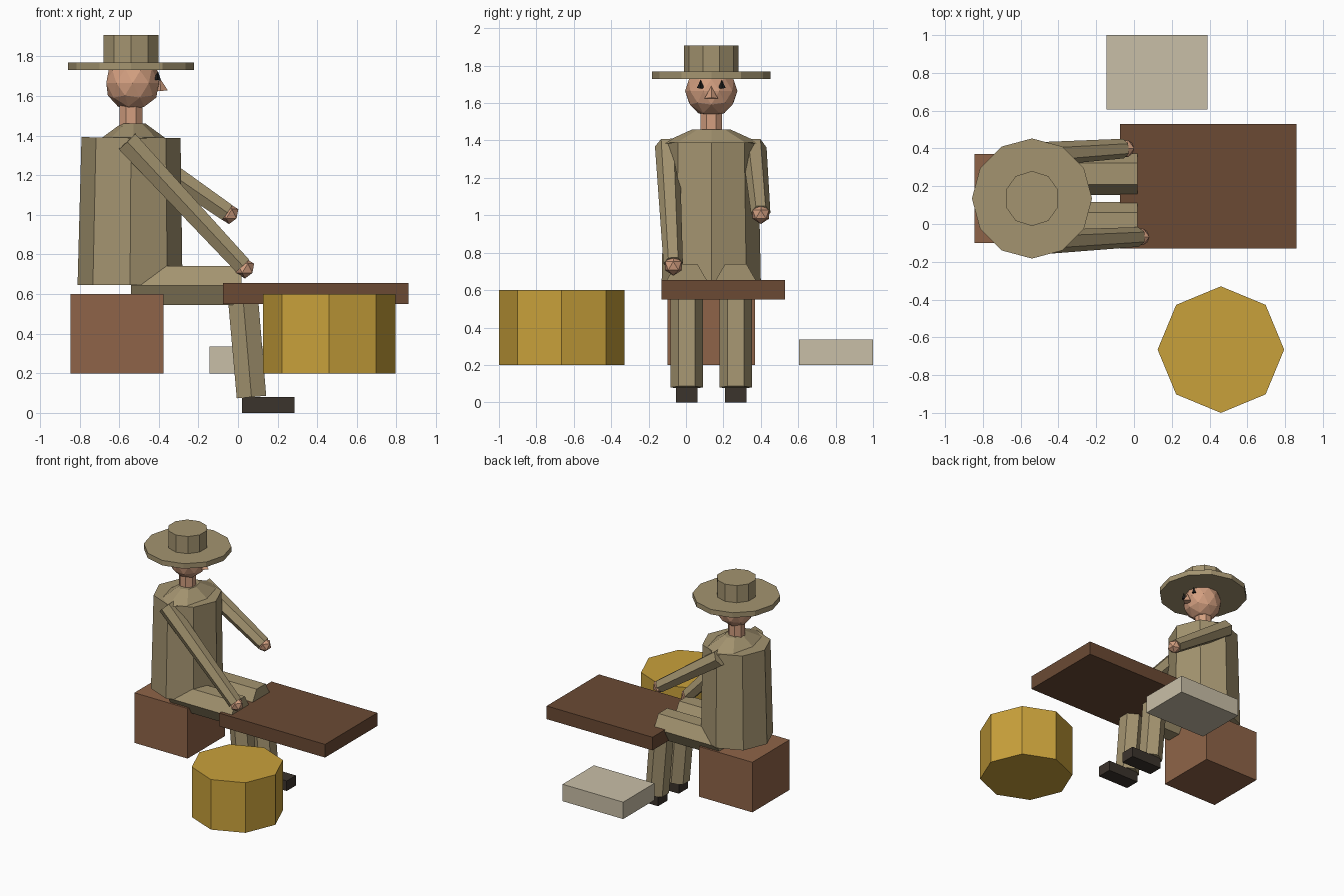
import bpy, bmesh, math
from mathutils import Vector

cube = bpy.data.objects.get("Cube")
if cube:
    bpy.data.objects.remove(cube)


def material(name, hex_code):
    rgb = [int(hex_code[i:i + 2], 16) / 255 for i in (0, 2, 4)]
    color = [c / 12.92 if c < 0.04 else ((c + 0.055) / 1.055) ** 2.4 for c in rgb] + [1]
    mat = bpy.data.materials.new(name)
    mat.use_nodes = True
    mat.diffuse_color = color
    bsdf = mat.node_tree.nodes["Principled BSDF"]
    bsdf.inputs["Base Color"].default_value = color
    bsdf.inputs["Roughness"].default_value = 0.9
    return mat


khaki = material("khaki cloth", "A49470")
skin = material("skin", "D39F80")
dark_wood = material("dark wood", "6B4A34")
red_wood = material("red wood", "8F6448")
yellow = material("ochre yellow", "C9A13B")
cream = material("cream", "C9BFA7")
leather = material("dark leather", "3B332C")
black = material("eye black", "1C1A19")


def finish(name, bm, mat):
    bmesh.ops.recalc_face_normals(bm, faces=bm.faces)
    mesh = bpy.data.meshes.new(name)
    bm.to_mesh(mesh)
    bm.free()
    mesh.materials.append(mat)
    obj = bpy.data.objects.new(name, mesh)
    bpy.context.collection.objects.link(obj)
    return obj


def box(name, low, high, mat):
    low, high = Vector(low), Vector(high)
    bm = bmesh.new()
    bmesh.ops.create_cube(bm, size=1)
    for v in bm.verts:
        v.co = (low + high) / 2 + v.co * (high - low)
    return finish(name, bm, mat)


def prism(name, start, end, r0, r1, sides, mat, turn=0.0, squash=1.0):
    """Tapered prism between two points, first corner facing y."""
    start, end = Vector(start), Vector(end)
    axis = (end - start).normalized()
    y = Vector((0, 1, 0))
    u = (y - axis * axis.dot(y)).normalized()
    v = axis.cross(u) * squash
    bm = bmesh.new()
    rings = []
    for point, r in ((start, r0), (end, r1)):
        angles = [math.tau * i / sides + turn for i in range(sides)]
        rings.append([bm.verts.new(point + (u * math.cos(a) + v * math.sin(a)) * r)
                      for a in angles])
        bm.faces.new(rings[-1])
    for i in range(sides):
        j = (i + 1) % sides
        bm.faces.new((rings[0][i], rings[0][j], rings[1][j], rings[1][i]))
    bmesh.ops.remove_doubles(bm, verts=bm.verts, dist=0.0005)
    return finish(name, bm, mat)


def ball(name, center, radius, detail, mat):
    bm = bmesh.new()
    bmesh.ops.create_icosphere(bm, subdivisions=detail, radius=radius)
    bmesh.ops.translate(bm, verts=bm.verts, vec=center)
    return finish(name, bm, mat)


# Furniture
box("stool", (-0.845, -0.1, 0.2), (-0.375, 0.37, 0.6), red_wood)
box("table_top", (-0.075, -0.13, 0.55), (0.86, 0.53, 0.655), dark_wood)
box("cream_block", (-0.145, 0.605, 0.2), (0.39, 1.0, 0.335), cream)
prism("yellow_drum", (0.46, -0.665, 0.2), (0.46, -0.665, 0.6), 0.335, 0.335, 8, yellow)

# Torso, shoulders and neck
cx, cy = -0.54, 0.135
prism("torso", (cx - 0.005, cy, 0.645), (cx, cy, 1.39), 0.265, 0.25, 8, khaki)
prism("shoulders", (cx + 0.012, cy, 1.385), (cx + 0.012, cy, 1.46), 0.265, 0.1, 8, khaki,
      squash=0.62)
prism("neck", (cx, cy, 1.42), (cx, cy, 1.56), 0.063, 0.063, 8, skin, turn=math.pi / 8)

# Head, nose and eyes
ball("head", (cx + 0.008, cy, 1.665), 0.14, 2, skin)
prism("nose", (-0.39, cy, 1.625), (-0.395, cy, 1.69), 0.036, 0, 4, skin)
for side, y in (("right", cy - 0.057), ("left", cy + 0.057)):
    prism(side + "_eye", (-0.408, y, 1.68), (-0.404, y, 1.725), 0.02, 0, 4, black)

# Hat
prism("hat_brim", (cx, cy, 1.73), (cx, cy, 1.77), 0.318, 0.318, 12, khaki)
prism("hat_crown", (cx, cy, 1.77), (cx, cy, 1.907), 0.146, 0.146, 10, khaki)

# Arms and hands
arms = {
    "right": ((-0.56, -0.1, 1.37), (0.035, -0.068, 0.73)),
    "left": ((-0.56, 0.365, 1.36), (-0.045, 0.4, 1.005)),
}
for side, (shoulder, hand) in arms.items():
    prism(side + "_arm", shoulder, Vector(hand).lerp(Vector(shoulder), 0.02),
          0.066, 0.052, 6, khaki)
    ball(side + "_hand", hand, 0.052, 1, skin)

# Legs and shoes
for side, sign in (("right", -1), ("left", 1)):
    y = cy + sign * 0.131
    prism(side + "_thigh", (cx, y, 0.643), (0.018, y, 0.643), 0.113, 0.113, 6, khaki)
    prism(side + "_shin", (0.02, y, 0.64), (0.068, y, 0.08), 0.088, 0.086, 6, khaki)
    box(side + "_shoe", (0.02, y - 0.058, 0), (0.285, y + 0.058, 0.08), leather)
